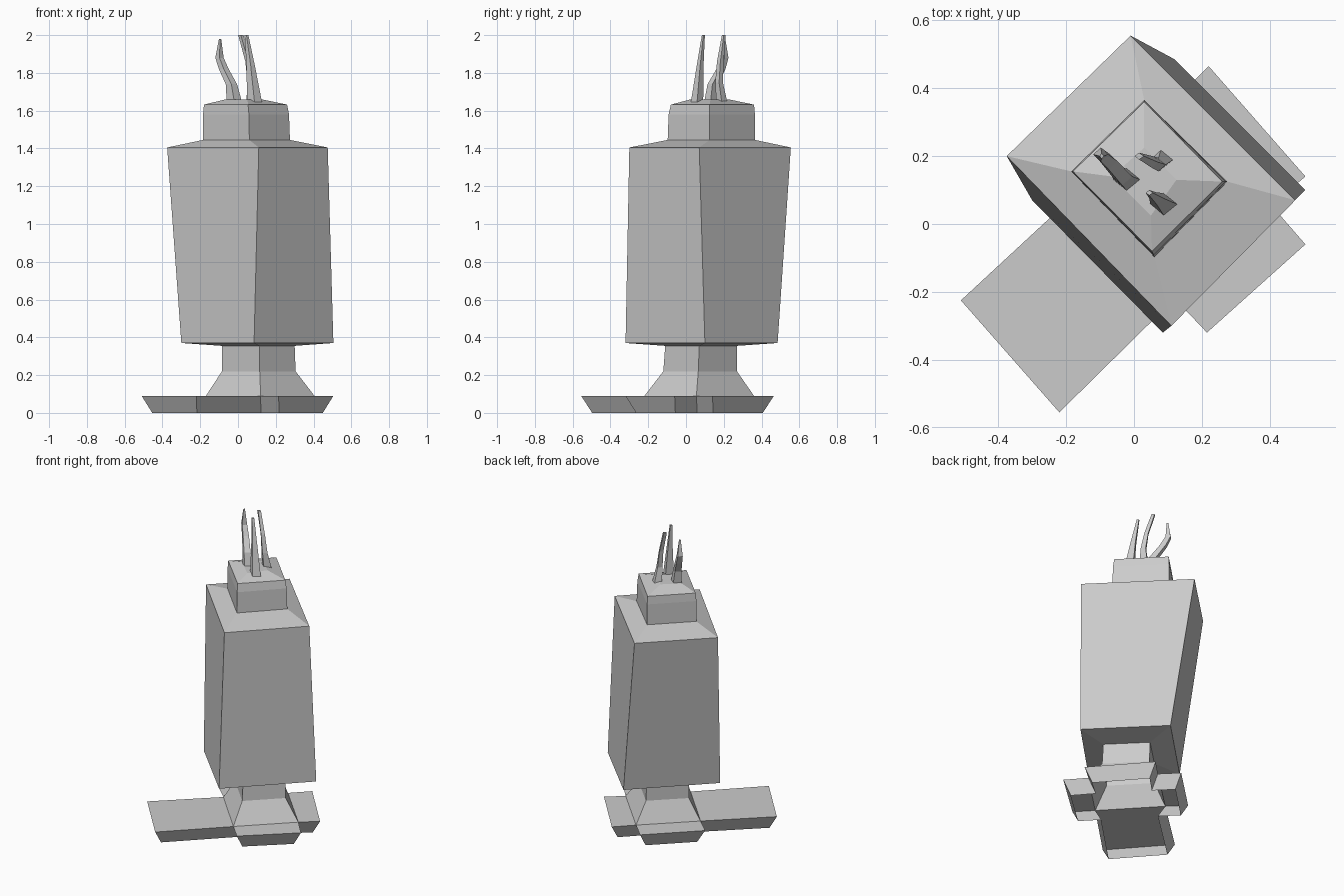
import bpy, bmesh
from mathutils import Vector

if "Cube" in bpy.data.objects:
    bpy.data.objects.remove(bpy.data.objects["Cube"])


def finish(bm, name):
    bmesh.ops.recalc_face_normals(bm, faces=bm.faces)
    me = bpy.data.meshes.new(name)
    bm.to_mesh(me)
    bm.free()
    ob = bpy.data.objects.new(name, me)
    bpy.context.collection.objects.link(ob)
    return ob


def loft(name, rings, cap_start=True, cap_end=True):
    bm = bmesh.new()
    loops = [[bm.verts.new(p) for p in ring] for ring in rings]
    n = len(loops[0])
    for a, b in zip(loops, loops[1:]):
        for i in range(n):
            j = (i + 1) % n
            bm.faces.new((a[i], a[j], b[j], b[i]))
    if cap_start:
        bm.faces.new(loops[0])
    if cap_end:
        bm.faces.new(loops[-1])
    return finish(bm, name)


def ring(z, left, front, right, back):
    return [(x, y, z) for x, y in (left, front, right, back)]


# Pedestal, leaning body and stepped cap, open underneath
foot = ring(0.09, (-0.17, 0.09), (0.12, -0.22), (0.405, 0.055), (0.115, 0.36))
loft("pedestal_body_and_cap", [
    foot,
    ring(0.22, (-0.085, 0.09), (0.115, -0.12), (0.305, 0.065), (0.105, 0.27)),
    ring(0.355, (-0.085, 0.09), (0.115, -0.11), (0.30, 0.07), (0.10, 0.27)),
    ring(0.37, (-0.30, 0.07), (0.085, -0.32), (0.505, 0.10), (0.12, 0.485)),
    ring(1.405, (-0.375, 0.20), (0.11, -0.30), (0.475, 0.07), (-0.01, 0.555)),
    ring(1.445, (-0.185, 0.155), (0.06, -0.097), (0.275, 0.125), (0.03, 0.365)),
    ring(1.58, (-0.185, 0.155), (0.058, -0.092), (0.27, 0.125), (0.03, 0.365)),
    ring(1.632, (-0.18, 0.155), (0.053, -0.08), (0.26, 0.125), (0.03, 0.36)),
    ring(1.66, (-0.065, 0.14), (0.05, 0.025), (0.125, 0.13), (0.03, 0.225)),
], cap_start=False)

# Cross-shaped hollow foot: four arms with inward sloping walls
arms = [((-0.51, -0.225), (-0.22, -0.555)), ((0.215, -0.32), (0.505, -0.06)),
        ((0.505, 0.14), (0.22, 0.465)), ((0.015, 0.46), (-0.27, 0.185))]
outline = []
for i, (a, b) in enumerate(arms):
    outline += [Vector(foot[i][:2]), Vector(a), Vector(b)]


def inset(pts, d):
    out = []
    for i, p in enumerate(pts):
        e1 = (p - pts[i - 1]).normalized()
        e2 = (pts[(i + 1) % len(pts)] - p).normalized()
        n1, n2 = Vector((-e1.y, e1.x)), Vector((-e2.y, e2.x))
        out.append(p + (n1 + n2) * d / (1 + n1.dot(n2)))
    return out


bm = bmesh.new()
top = [bm.verts.new((p.x, p.y, 0.09)) for p in outline]
low = [bm.verts.new((p.x, p.y, 0)) for p in inset(outline, 0.04)]
for i in range(12):
    j = (i + 1) % 12
    bm.faces.new((top[i], low[i], low[j], top[j]))
for i in range(0, 12, 3):
    bm.faces.new((top[i], top[i + 1], top[i + 2], top[(i + 3) % 12]))
finish(bm, "cross_foot")


# Wavy tapering strands on the cap
def strand(name, path):
    loft(name, [[(x - rx, y, z), (x, y - ry, z), (x + rx, y, z), (x, y + ry, z)]
                for x, y, z, rx, ry in path])


strand("left_strand", [
    (-0.02, 0.13, 1.65, 0.04, 0.033), (-0.035, 0.14, 1.74, 0.03, 0.026),
    (-0.075, 0.185, 1.82, 0.026, 0.024), (-0.098, 0.205, 1.88, 0.022, 0.02),
    (-0.095, 0.2, 1.98, 0.006, 0.008)])
strand("front_strand", [
    (0.088, 0.058, 1.64, 0.04, 0.033), (0.067, 0.075, 1.84, 0.022, 0.018),
    (0.045, 0.092, 2.0, 0.01, 0.008)])
strand("back_strand", [
    (0.08, 0.19, 1.64, 0.036, 0.03), (0.072, 0.175, 1.75, 0.022, 0.02),
    (0.055, 0.182, 1.86, 0.016, 0.018), (0.015, 0.2, 2.0, 0.014, 0.01)])
